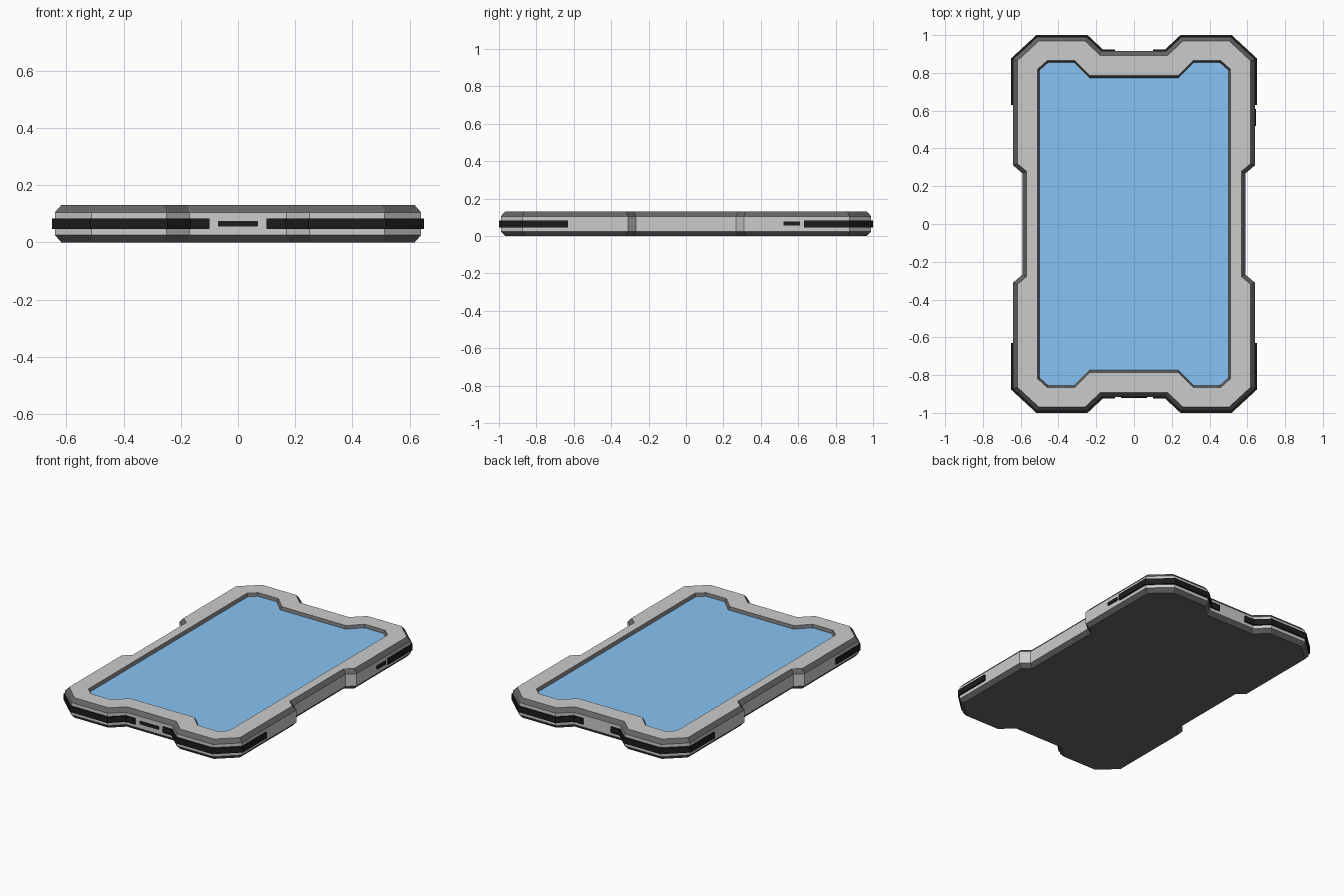
import bpy, bmesh
from mathutils import Vector

if "Cube" in bpy.data.objects:
    bpy.data.objects.remove(bpy.data.objects["Cube"])


def material(name, c):
    m = bpy.data.materials.new(name)
    m.diffuse_color = (*c, 1)
    m.use_nodes = True
    m.node_tree.nodes["Principled BSDF"].inputs["Base Color"].default_value = m.diffuse_color
    return m


GREY = material("grey", (0.8, 0.8, 0.8))
DARK = material("dark_grey", (0.13, 0.13, 0.13))
BLACK = material("black", (0.012, 0.012, 0.012))
BLUE = material("screen_blue", (0.25, 0.55, 0.9))


def full_loop(q):
    """Mirror a quarter outline into a closed counter-clockwise loop."""
    r = q[::-1]
    return (q + [(-x, y) for x, y in r] + [(-x, -y) for x, y in q]
            + [(x, -y) for x, y in r])


def offset(pts, d, closed=True):
    """Mitred outward offset of a counter-clockwise path."""
    p = [Vector(v) for v in pts]
    n = len(p)

    def normal(i):
        e = (p[(i + 1) % n] - p[i % n]).normalized()
        return Vector((e.y, -e.x))
    out = []
    for i in range(n):
        a, b = normal(i - 1), normal(i)
        if not closed and i == 0:
            a = b
        if not closed and i == n - 1:
            b = a
        out.append(p[i] + (a + b) * d / (1 + a.dot(b)))
    return out


def make_object(name, bm, *mats):
    me = bpy.data.meshes.new(name)
    bm.to_mesh(me)
    bm.free()
    ob = bpy.data.objects.new(name, me)
    bpy.context.collection.objects.link(ob)
    for m in mats:
        me.materials.append(m)
    return ob


def ring(bm, pts, z):
    return [bm.verts.new((x, y, z)) for x, y in pts]


def bridge(bm, a, b, mat=0):
    n = len(a)
    for i in range(n):
        j = (i + 1) % n
        bm.faces.new((a[i], a[j], b[j], b[i])).material_index = mat


outer_q = [(0.59, 0.268), (0.64, 0.31), (0.64, 0.873), (0.513, 0.99),
           (0.25, 0.99), (0.17, 0.915)]
screen_q = [(0.51, 0.268), (0.51, 0.31), (0.51, 0.82), (0.46, 0.865),
            (0.312, 0.865), (0.232, 0.785)]
outer, rim = full_loop(outer_q), full_loop(screen_q)
glass = offset(rim, -0.011)
GLASS_Z = 0.112

# Case: dark back and chamfers, grey sides and bezel, dark recess wall
bm = bmesh.new()
levels = [ring(bm, offset(outer, -0.022), 0), ring(bm, outer, 0.025),
          ring(bm, outer, 0.105), ring(bm, offset(outer, -0.022), 0.13),
          ring(bm, rim, 0.13), ring(bm, glass, GLASS_Z)]
for k, mat in enumerate((1, 0, 1, 0, 1)):
    bridge(bm, levels[k], levels[k + 1], mat)
bm.faces.new(levels[0][::-1]).material_index = 1
make_object("case", bm, GREY, DARK)

# Screen set in the recess
bm = bmesh.new()
bm.faces.new(ring(bm, glass, GLASS_Z))
make_object("screen", bm, BLUE)

# Black corner bumpers wrapping each corner
path = [(0.64, 0.63)] + outer_q[2:] + [(0.10, 0.915)]
strip = offset(path, 0.01, False) + offset(path, -0.01, False)[::-1]
bm = bmesh.new()
low, high = ring(bm, strip, 0.046), ring(bm, strip, 0.084)
bridge(bm, low, high)
bm.faces.new(low[::-1])
bm.faces.new(high)
bumper = make_object("corner_bumpers", bm, BLACK)
mod = bumper.modifiers.new("mirror", 'MIRROR')
mod.use_axis = (True, True, False)


def block(name, centre, size, bevel):
    bm = bmesh.new()
    bmesh.ops.create_cube(bm, size=1)
    bmesh.ops.scale(bm, vec=size, verts=bm.verts)
    bmesh.ops.translate(bm, vec=centre, verts=bm.verts)
    # Round only the edges running through the thin direction
    axis = min(range(3), key=lambda i: size[i])
    edges = [e for e in bm.edges
             if abs(e.verts[0].co[axis] - e.verts[1].co[axis]) > 1e-5]
    bmesh.ops.bevel(bm, geom=edges, offset=bevel, segments=3, profile=0.5,
                    affect='EDGES')
    make_object(name, bm, BLACK)


# Charging port on the front and button on the right side
block("charging_port", (0, -0.915, 0.065), (0.14, 0.01, 0.02), 0.006)
block("side_button", (0.64, 0.565, 0.066), (0.012, 0.09, 0.022), 0.003)
